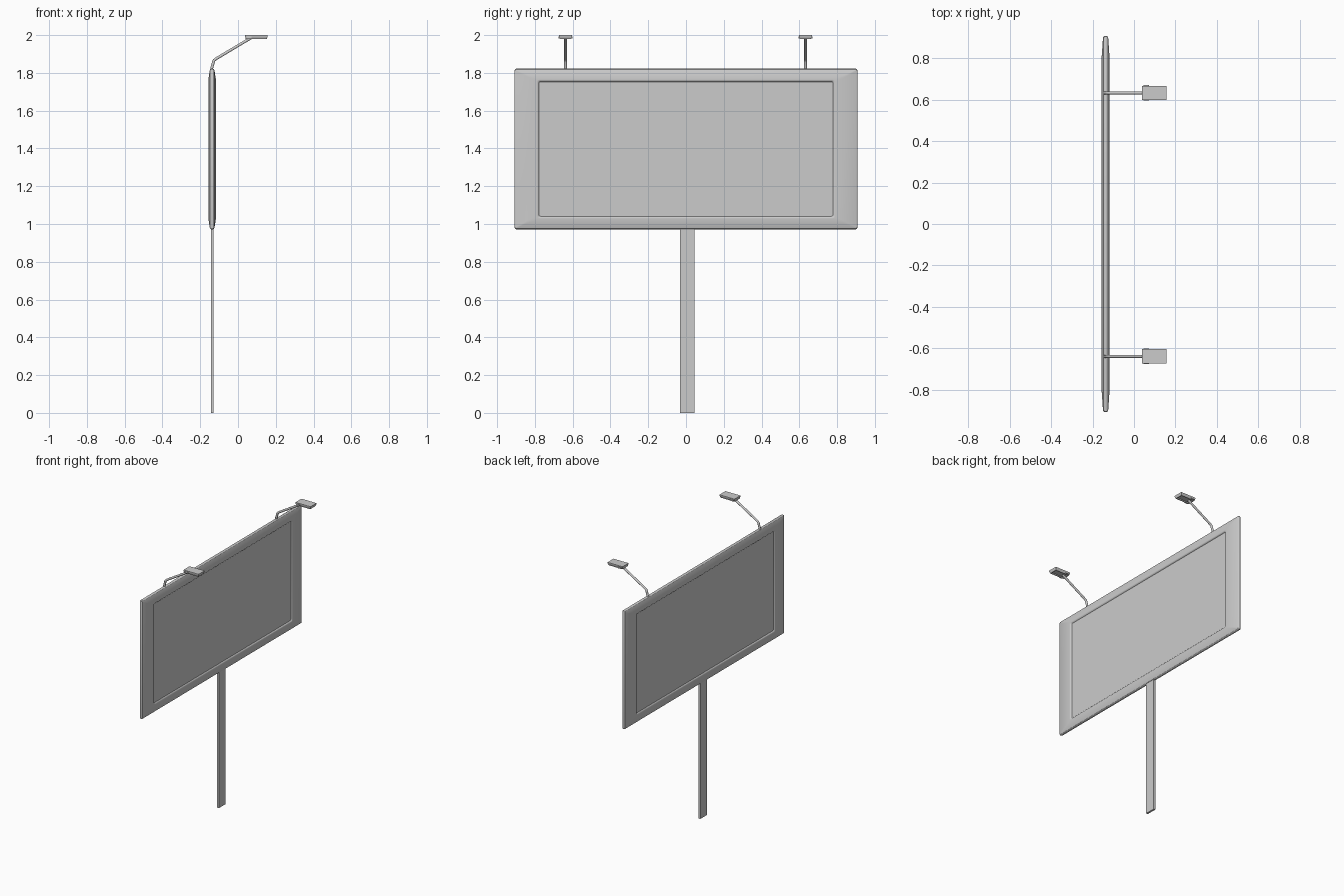
import bpy, bmesh, math
from mathutils import Vector

if "Cube" in bpy.data.objects:
    bpy.data.objects.remove(bpy.data.objects["Cube"])

PX = -0.137        # panel centre plane
PZ = 1.397         # panel centre height


def finish(name, bm, smooth=None):
    bmesh.ops.recalc_face_normals(bm, faces=bm.faces)
    me = bpy.data.meshes.new(name)
    bm.to_mesh(me)
    bm.free()
    ob = bpy.data.objects.new(name, me)
    bpy.context.collection.objects.link(ob)
    if smooth:
        bpy.ops.object.select_all(action='DESELECT')
        ob.select_set(True)
        bpy.context.view_layer.objects.active = ob
        bpy.ops.object.shade_smooth_by_angle(angle=math.radians(smooth))
    return ob


def loft(bm, loops, cap=True):
    rings = [[bm.verts.new(p) for p in loop] for loop in loops]
    n = len(rings[0])
    for a, b in zip(rings, rings[1:]):
        for i in range(n):
            j = (i + 1) % n
            bm.faces.new((a[i], a[j], b[j], b[i]))
    if cap:
        bm.faces.new(rings[0])
        bm.faces.new(rings[-1])


def rounded_rect(hy, hz, r, x, seg=3):
    pts = []
    for k, (sy, sz) in enumerate(((1, 1), (-1, 1), (-1, -1), (1, -1))):
        for i in range(seg + 1):
            a = math.pi / 2 * (k + i / seg)
            pts.append((PX + x, sy * (hy - r) + r * math.cos(a),
                        PZ + sz * (hz - r) + r * math.sin(a)))
    return pts


def box(name, lo, hi):
    bm = bmesh.new()
    loft(bm, [[(lo[0], lo[1], z), (hi[0], lo[1], z),
               (hi[0], hi[1], z), (lo[0], hi[1], z)] for z in (lo[2], hi[2])])
    return finish(name, bm)


# Double-sided panel: sloped frame around a recessed display on each face
half = [(0.778, 0.356, 0.008, 0.012), (0.780, 0.358, 0.008, 0.016),
        (0.785, 0.363, 0.011, 0.0195), (0.791, 0.368, 0.014, 0.020),
        (0.899, 0.417, 0.004, 0.0125), (0.904, 0.422, 0.006, 0.010),
        (0.907, 0.425, 0.007, 0.005)]
profile = half + [(y, z, r, -x) for y, z, r, x in reversed(half)]
bm = bmesh.new()
loft(bm, [rounded_rect(*p) for p in profile])
finish("display_panel", bm, 30)

# Flat support post
box("post", (PX - 0.007, -0.032, 0), (PX + 0.007, 0.044, 0.985))


def lamp_arm(name, y):
    path = [Vector((x, 0, z)) for x, z in
            ((-0.141, 1.805), (-0.139, 1.825), (-0.130, 1.858),
             (-0.126, 1.867), (-0.116, 1.875), (0.070, 1.986))]
    loops = []
    for i, p in enumerate(path):
        d = (path[min(i + 1, len(path) - 1)] - path[max(i - 1, 0)]).normalized()
        side = Vector((d.z, 0, -d.x))
        ring = []
        for k in range(8):
            a = math.tau * (k + 0.5) / 8
            q = p + side * 0.008 * math.cos(a)
            ring.append((q.x, y + 0.008 * math.sin(a), q.z))
        loops.append(ring)
    bm = bmesh.new()
    loft(bm, loops)
    finish(name, bm, 50)


def lamp_head(name, y):
    # Tapered tray, with the underside hollowed for the light
    def rect(x0, x1, w, z):
        return [(x0, y - w, z), (x1, y - w, z), (x1, y + w, z), (x0, y + w, z)]
    bm = bmesh.new()
    loft(bm, [rect(0.038, 0.157, 0.034, 2.0), rect(0.038, 0.157, 0.034, 1.993),
              rect(0.041, 0.152, 0.029, 1.979), rect(0.047, 0.147, 0.024, 1.979),
              rect(0.047, 0.147, 0.024, 1.987)])
    finish(name, bm)


# Two lamps on bent arms
for tag, y in (("left", -0.638), ("right", 0.632)):
    lamp_arm("lamp_arm_" + tag, y)
    lamp_head("lamp_head_" + tag, y)
    # Side clips on the lamp head
    for s in (-1, 1):
        c = y + s * 0.0335
        box("lamp_clip_" + tag, (0.046, c - 0.004, 1.982), (0.072, c + 0.004, 1.992))
